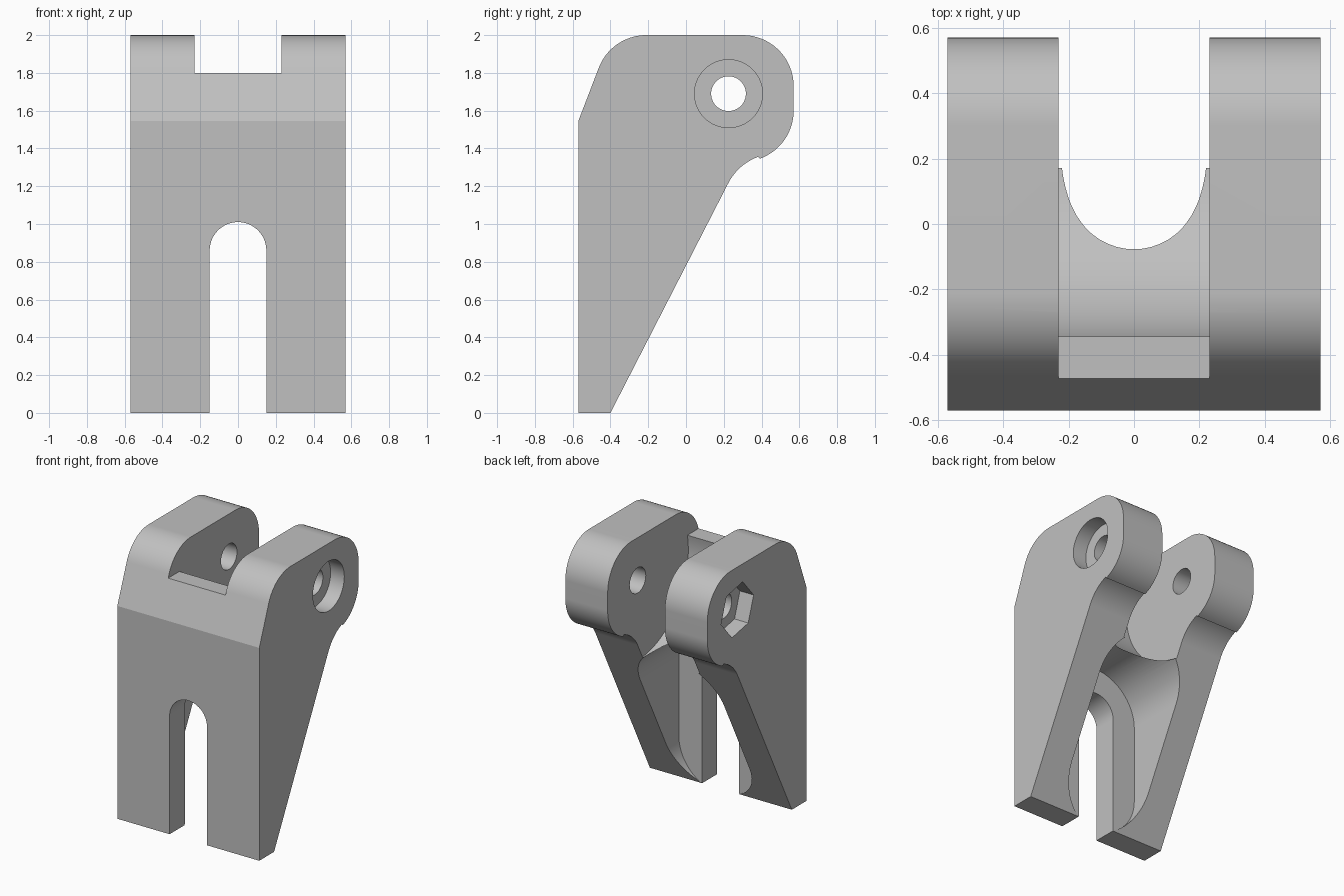
import bpy
import bmesh
from math import cos, sin, radians

cube = bpy.data.objects.get("Cube")
if cube:
    bpy.data.objects.remove(cube, do_unlink=True)

HALF = 0.57             # half width of the bracket
PIN = (0.225, 1.69)     # pin axis in y, z
CHEEK = 0.23            # half width of the gap between the cheeks


def arc(cx, cy, r, start, end, n=16):
    """Points on an arc, angles in degrees."""
    return [(cx + r * cos(radians(start + (end - start) * i / n)),
             cy + r * sin(radians(start + (end - start) * i / n)))
            for i in range(n + 1)]


def circle(cx, cy, r, n=64, turn=0):
    return arc(cx, cy, r, turn, turn + 360, n)[:-1]


def prism(name, outline, axis, low, high):
    """Extrude a 2D outline: (y, z) along x, or (x, z) along y."""
    def place(p, d):
        return (d, p[0], p[1]) if axis == 'x' else (p[0], d, p[1])
    bm = bmesh.new()
    face = bm.faces.new([bm.verts.new(place(p, low)) for p in outline])
    ext = bmesh.ops.extrude_face_region(bm, geom=[face])
    offset = place((0, 0), high - low)
    bmesh.ops.translate(bm, vec=offset, verts=[
        g for g in ext["geom"] if isinstance(g, bmesh.types.BMVert)])
    bmesh.ops.recalc_face_normals(bm, faces=bm.faces[:])
    mesh = bpy.data.meshes.new(name)
    bm.to_mesh(mesh)
    bm.free()
    obj = bpy.data.objects.new(name, mesh)
    bpy.context.collection.objects.link(obj)
    return obj


# Bracket body: side profile with rounded hook and slanted back
profile = [(-HALF, 0), (-0.40, 0)]
profile += arc(0.478, 1.087, 0.285, 152.9, 109.5, 12)
profile += arc(0.30, 1.60, 0.27, -70.5, 0)
profile += arc(0.30, 1.73, 0.27, 0, 90)
profile += arc(-0.21, 1.73, 0.27, 90, 159.7)
profile += [(-HALF, 1.545)]
body = prism("clevis_bracket", profile, 'x', -HALF, HALF)

# Lower slot and the wider rounded pocket behind it
slot = [(-0.15, -0.2), (0.15, -0.2)] + arc(0, 0.86, 0.15, 0, 180, 32)
pocket = (arc(0, 0.30, 0.335, 180, 360, 40)
          + arc(0, 0.86, 0.335, 0, 180, 40))

# Cutters: gap between cheeks, front notch, bore, round and hex recesses
cutters = [
    prism("gap_cutter", circle(*PIN, 0.58, 128), 'x', -CHEEK, CHEEK),
    prism("notch_cutter", [(-0.8, 1.8), (0.1, 1.8), (0.1, 2.2), (-0.8, 2.2)],
          'x', -CHEEK, CHEEK),
    prism("pocket_cutter", pocket, 'y', -0.396, 0.9),
    prism("slot_cutter", slot, 'y', -0.9, 0.9),
    prism("bore_cutter", circle(*PIN, 0.092, 48), 'x', -0.8, 0.8),
    prism("round_recess_cutter", circle(*PIN, 0.18), 'x', HALF - 0.11, 0.8),
    prism("hex_recess_cutter", circle(*PIN, 0.19, 6, -11), 'x',
          -0.8, 0.11 - HALF),
]

bpy.ops.object.select_all(action='DESELECT')
bpy.context.view_layer.objects.active = body
body.select_set(True)
for cutter in cutters:
    cutter.hide_render = True
    mod = body.modifiers.new(cutter.name, 'BOOLEAN')
    mod.operation = 'DIFFERENCE'
    mod.solver = 'EXACT'
    mod.object = cutter
    bpy.ops.object.modifier_apply(modifier=mod.name)
    bpy.data.objects.remove(cutter, do_unlink=True)

# Smooth curves, crisp edges
bpy.ops.object.shade_smooth_by_angle(angle=radians(18))
normals = body.modifiers.new("clean_normals", 'WEIGHTED_NORMAL')
normals.keep_sharp = True

# Plain grey finish
grey = bpy.data.materials.new("plain_grey")
grey.use_nodes = True
colour = (0.53, 0.53, 0.53, 1)
grey.diffuse_color = colour
grey.node_tree.nodes["Principled BSDF"].inputs["Base Color"].default_value = colour
body.data.materials.clear()
body.data.materials.append(grey)
